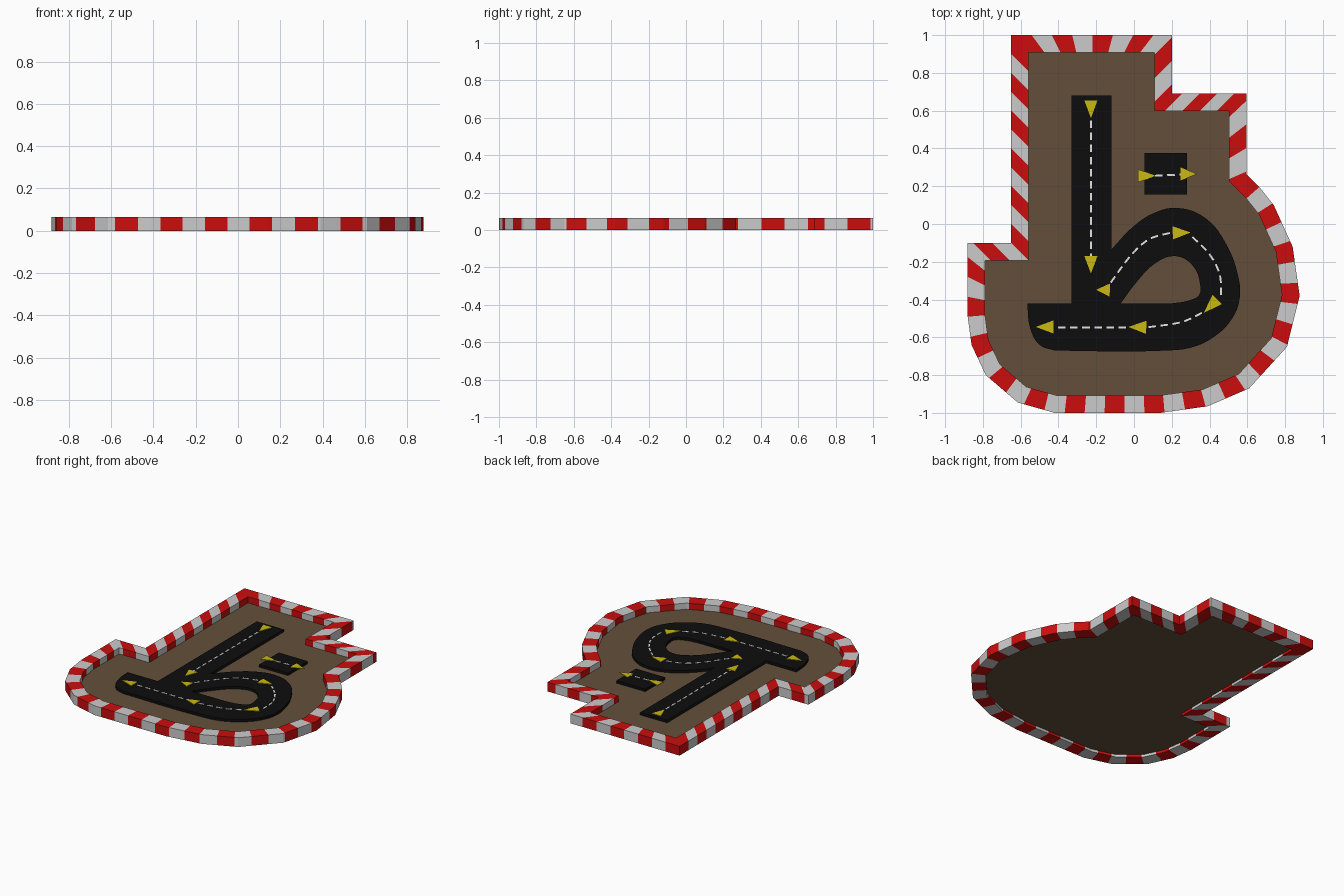
import bpy, bmesh, math
from mathutils import Vector

if "Cube" in bpy.data.objects:
    bpy.data.objects.remove(bpy.data.objects["Cube"])


def material(name, rgb):
    m = bpy.data.materials.new(name)
    m.diffuse_color = (*rgb, 1)
    m.use_nodes = True
    m.node_tree.nodes["Principled BSDF"].inputs["Base Color"].default_value = m.diffuse_color
    return m


RED = material("kerb_red", (0.60, 0.004, 0.004))
WHITE = material("kerb_white", (0.60, 0.60, 0.60))
EARTH = material("earth_brown", (0.125, 0.078, 0.043))
TAR = material("tarmac_black", (0.004, 0.004, 0.004))
YELLOW = material("arrow_yellow", (0.60, 0.48, 0.006))
PAINT = material("line_white", (0.80, 0.80, 0.80))

KERB_H, GROUND_Z, ROAD_Z, MARK_Z = 0.065, 0.022, 0.040, 0.044


def finish(name, bm, *mats):
    bmesh.ops.recalc_face_normals(bm, faces=bm.faces[:])
    me = bpy.data.meshes.new(name)
    bm.to_mesh(me)
    bm.free()
    for m in mats:
        me.materials.append(m)
    ob = bpy.data.objects.new(name, me)
    bpy.context.collection.objects.link(ob)
    return ob


def prism(bm, pts, z0, z1):
    lo = [bm.verts.new((p[0], p[1], z0)) for p in pts]
    hi = [bm.verts.new((p[0], p[1], z1)) for p in pts]
    bm.faces.new(hi)
    bm.faces.new(lo[::-1])
    for i in range(len(pts)):
        j = (i + 1) % len(pts)
        bm.faces.new((lo[i], lo[j], hi[j], hi[i]))


# Outline, clockwise: x, y, stripe count reached (even stripes are red)
outline = [(-.65, 1, 0), (.20, 1, 7.9), (.20, .69, 10.4), (.595, .69, 14.7),
           (.595, .265, 18.1), (.66, .20, 18.95), (.74, .10, 20.1),
           (.84, -.12, 22.3), (.877, -.38, 24.6), (.81, -.65, 27.1),
           (.61, -.87, 29.8), (.39, -.965, 31.9), (.14, -1, 34.2),
           (-.42, -1, 39.5), (-.615, -.945, 41.3), (-.785, -.80, 43.2),
           (-.86, -.64, 44.6), (-.882, -.48, 46.1), (-.882, -.10, 49.7),
           (-.65, -.10, 52), (-.65, 1, 63)]
outer = [Vector(p[:2]) for p in outline[:-1]]


def inset(pts, d):
    res, n = [], len(pts)
    for i in range(n):
        a = (pts[i] - pts[i - 1]).normalized()
        b = (pts[(i + 1) % n] - pts[i]).normalized()
        na, nb = Vector((a.y, -a.x)), Vector((b.y, -b.x))
        res.append(pts[i] + (na + nb) * d / (1 + na.dot(nb)))
    return res


inner = inset(outer, 0.092)

# Striped kerb ring
bm = bmesh.new()
n = len(outer)
for i in range(n):
    j = (i + 1) % n
    t0, t1 = outline[i][2], outline[i + 1][2]
    cuts = [t0] + [t for t in range(math.floor(t0) + 1, math.ceil(t1))] + [t1]
    for a, b in zip(cuts, cuts[1:]):
        fa, fb = (a - t0) / (t1 - t0), (b - t0) / (t1 - t0)
        ring = [[(*p, z) for p, z in ((o, 0), (o, KERB_H), (q, KERB_H), (q, 0))]
                for o, q in ((outer[i].lerp(outer[j], f), inner[i].lerp(inner[j], f))
                             for f in (fa, fb))]
        for k in range(4):
            m = (k + 1) % 4
            f = bm.faces.new([bm.verts.new(v) for v in
                              (ring[0][k], ring[1][k], ring[1][m], ring[0][m])])
            f.material_index = math.floor((a + b) / 2) % 2
bmesh.ops.remove_doubles(bm, verts=bm.verts[:], dist=1e-5)
finish("striped_kerb", bm, RED, WHITE)

# Earth floor
bm = bmesh.new()
prism(bm, inner, GROUND_Z - 0.004, GROUND_Z)
finish("earth_floor", bm, EARTH)

# Road with teardrop hole: filled curve, V = sharp point, A = smooth point
road_edge = [(-.33, .68, 'V'), (-.12, .68, 'V'), (-.12, -.135, 'V'), (.0, -.01, 'A'),
             (.11, .06, 'A'), (.23, .085, 'A'), (.38, .03, 'A'), (.49, -.11, 'A'),
             (.55, -.27, 'A'), (.56, -.39, 'A'), (.52, -.50, 'A'), (.42, -.60, 'A'),
             (.30, -.655, 'A'), (.17, -.67, 'A'), (-.42, -.67, 'V'), (-.50, -.64, 'A'),
             (-.55, -.55, 'A'), (-.565, -.42, 'V'), (-.33, -.42, 'V')]
road_hole = [(-.07, -.42, 'V'), (.20, -.42, 'V'), (.29, -.405, 'A'), (.345, -.375, 'A'),
             (.35, -.32, 'A'), (.31, -.22, 'A'), (.22, -.17, 'A'), (.11, -.21, 'A'),
             (.02, -.30, 'A')]
cu = bpy.data.curves.new("road_curve", 'CURVE')
cu.dimensions, cu.fill_mode, cu.resolution_u = '2D', 'BOTH', 4
cu.extrude = (ROAD_Z - GROUND_Z) / 2
for pts in (road_edge, road_hole):
    s = cu.splines.new('BEZIER')
    s.bezier_points.add(len(pts) - 1)
    s.use_cyclic_u = True
    for bp, (x, y, kind) in zip(s.bezier_points, pts):
        bp.co = (x, y, 0)
        bp.handle_left_type = bp.handle_right_type = 'VECTOR' if kind == 'V' else 'AUTO'
road = bpy.data.objects.new("looped_road", cu)
road.location.z = (ROAD_Z + GROUND_Z) / 2
bpy.context.collection.objects.link(road)
cu.materials.append(TAR)
bpy.context.view_layer.objects.active = road
road.select_set(True)
bpy.ops.object.convert(target='MESH')

# Short separate road patch
bm = bmesh.new()
prism(bm, [(.055, .155), (.28, .155), (.28, .375), (.055, .375)], GROUND_Z, ROAD_Z)
finish("road_patch", bm, TAR)

# Direction arrows: base centre, tip
arrows = [((-.228, .655), (-.228, .56)), ((-.228, -.17), (-.228, -.262)),
          ((-.128, -.35), (-.20, -.348)), ((.205, -.047), (.30, -.045)),
          ((.44, -.40), (.37, -.47)), ((.065, -.547), (-.03, -.545)),
          ((-.425, -.545), (-.52, -.545)), ((.02, .255), (.115, .255)),
          ((.245, .265), (.335, .265))]
bm = bmesh.new()
for base, tip in arrows:
    b, t = Vector(base), Vector(tip)
    side = (t - b).orthogonal().normalized() * 0.035
    prism(bm, [b + side, t, b - side], ROAD_Z, MARK_Z)
finish("direction_arrows", bm, YELLOW)


def smooth_path(pts, steps=10):
    p = [Vector(q) for q in pts]
    p = [2 * p[0] - p[1]] + p + [2 * p[-1] - p[-2]]
    res = []
    for i in range(1, len(p) - 2):
        a, b, c, d = p[i - 1:i + 3]
        for k in range(steps):
            t = k / steps
            res.append(0.5 * (2 * b + (c - a) * t + (2 * a - 5 * b + 4 * c - d) * t * t
                              + (3 * b - a - 3 * c + d) * t ** 3))
    return res + [p[-2]]


def point_at(path, s):
    for a, b in zip(path, path[1:]):
        L = (b - a).length
        if s <= L:
            return a.lerp(b, s / L)
        s -= L
    return path[-1]


# Dashed centre lines
lines = [[(-.228, .56), (-.228, -.17)], [(.10, .255), (.25, .262)],
         [(-.13, -.32), (-.02, -.17), (.08, -.08), (.20, -.045)],
         [(.30, -.06), (.40, -.16), (.455, -.27), (.46, -.38)],
         [(.37, -.465), (.25, -.52), (.07, -.547)],
         [(-.03, -.547), (-.42, -.547)]]
bm = bmesh.new()
for pts in lines:
    path = smooth_path(pts)
    total = sum((b - a).length for a, b in zip(path, path[1:]))
    s = 0.012
    while s < total - 0.01:
        a, b = point_at(path, s), point_at(path, min(s + 0.04, total))
        w = (b - a).orthogonal().normalized() * 0.005
        prism(bm, [a + w, b + w, b - w, a - w], ROAD_Z, MARK_Z - 0.001)
        s += 0.064
finish("dashed_lines", bm, PAINT)
